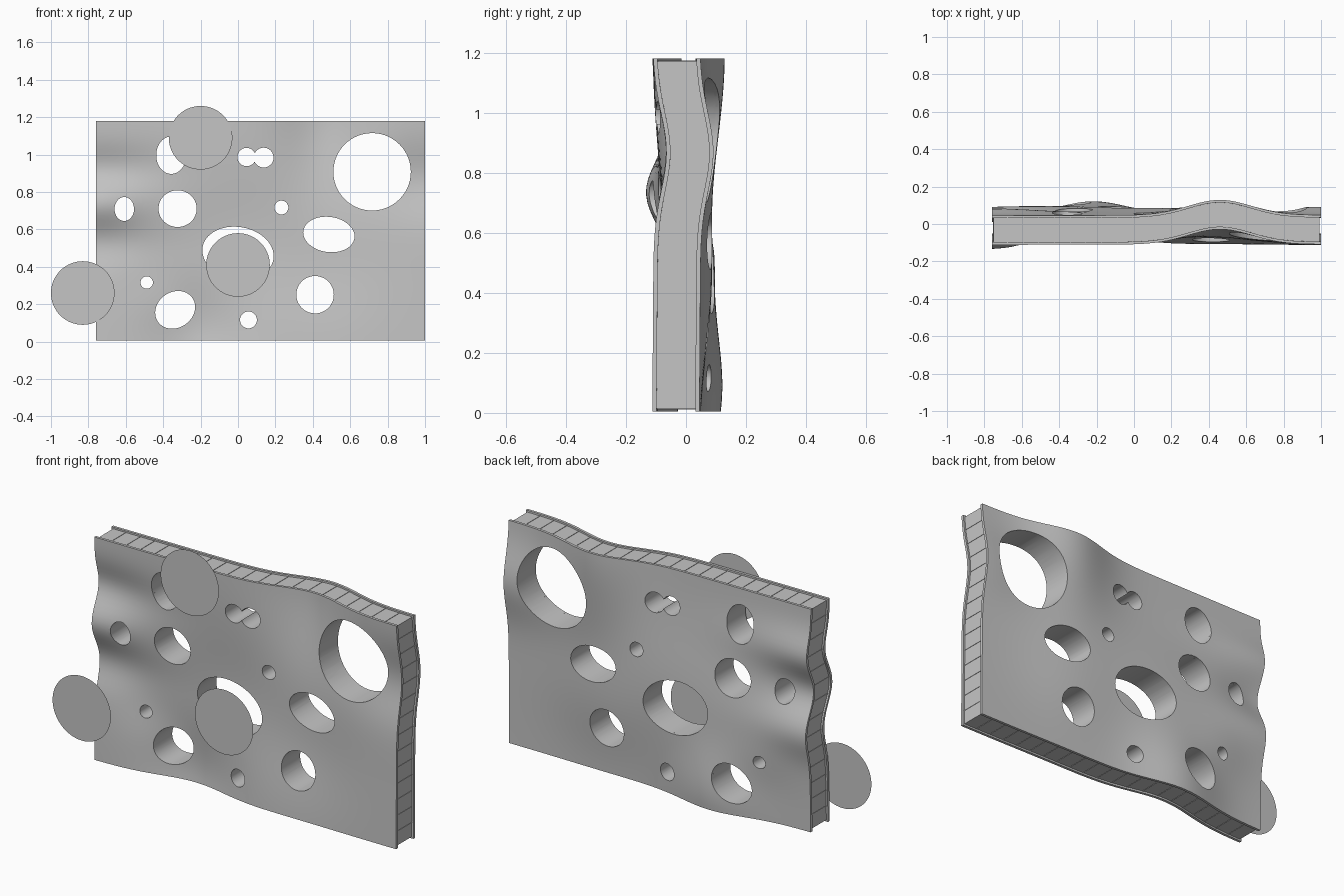
import bpy, bmesh, math
from mathutils import Matrix

if "Cube" in bpy.data.objects:
    bpy.data.objects.remove(bpy.data.objects["Cube"])

grey = bpy.data.materials.new("plain_grey")
grey.use_nodes = True
grey.diffuse_color = (0.56, 0.56, 0.56, 1)
grey.node_tree.nodes["Principled BSDF"].inputs["Base Color"].default_value = grey.diffuse_color

LEFT, RIGHT, BOTTOM, TOP = -0.76, 1.0, 0.005, 1.18
FRONT, THICK, SKIN, INSET = -0.112, 0.157, 0.014, 0.009

# Waves of the panel: centre x, centre z, spread x, spread z, push in y
WAVES = [(0.46, 1.2, 0.17, 0.3, 0.083), (1.0, 0.87, 0.22, 0.13, 0.045),
         (-0.22, 0.06, 0.18, 0.2, 0.07), (-0.76, 0.93, 0.25, 0.08, 0.035),
         (-0.76, 0.73, 0.15, 0.08, -0.034), (-0.76, 0.52, 0.25, 0.09, 0.035),
         (-0.05, 0.55, 0.45, 0.25, 0.04), (0.45, 0.35, 0.2, 0.18, 0.018),
         (-0.48, 0.35, 0.13, 0.1, 0.016)]

# Holes: centre x, centre z, radius x, radius z, tilt in degrees
HOLES = [(0.717, 0.908, 0.207, 0.207, 0), (0.046, 0.987, 0.049, 0.049, 0),
         (0.137, 0.984, 0.053, 0.053, 0), (0.232, 0.717, 0.037, 0.037, 0),
         (0.486, 0.573, 0.138, 0.094, -8), (0.412, 0.251, 0.1, 0.1, 0),
         (0.056, 0.116, 0.045, 0.045, 0), (-0.336, 0.17, 0.112, 0.095, 35),
         (-0.488, 0.316, 0.033, 0.033, 0), (-0.608, 0.709, 0.052, 0.064, 0),
         (-0.323, 0.711, 0.102, 0.098, 0), (-0.357, 0.997, 0.08, 0.1, 0),
         (0.0, 0.473, 0.192, 0.14, -10)]


def wave(x, z):
    return FRONT + sum(a * math.exp(-((x - cx) / sx) ** 2 / 2 - ((z - cz) / sz) ** 2 / 2)
                       for cx, cz, sx, sz, a in WAVES)


def make_object(name, bm):
    mesh = bpy.data.meshes.new(name)
    bm.to_mesh(mesh)
    bm.free()
    mesh.materials.append(grey)
    obj = bpy.data.objects.new(name, mesh)
    bpy.context.collection.objects.link(obj)
    return obj


def activate(obj):
    bpy.ops.object.select_all(action='DESELECT')
    obj.select_set(True)
    bpy.context.view_layer.objects.active = obj


def slab(name, near, far, inset):
    """Wavy layer between two depths behind the front surface."""
    bm = bmesh.new()
    bmesh.ops.create_grid(bm, x_segments=66, y_segments=44, size=1)
    w, h = (RIGHT - LEFT) / 2 - inset, (TOP - BOTTOM) / 2 - inset
    for v in bm.verts:
        x, z = (LEFT + RIGHT) / 2 + v.co.x * w, (TOP + BOTTOM) / 2 + v.co.y * h
        v.co = (x, wave(x, z) + near, z)
    extruded = bmesh.ops.extrude_face_region(bm, geom=bm.faces[:], use_keep_orig=True)["geom"]
    for v in extruded:
        if isinstance(v, bmesh.types.BMVert):
            v.co.y += far - near
    bmesh.ops.recalc_face_normals(bm, faces=bm.faces[:])
    return make_object(name, bm)


def cutter(x, z, rx, rz, tilt):
    bm = bmesh.new()
    bmesh.ops.create_cone(bm, cap_ends=True, segments=56, radius1=1, radius2=1, depth=1)
    place = (Matrix.Translation((x, 0, z)) @ Matrix.Rotation(-math.radians(tilt), 4, 'Y')
             @ Matrix.Diagonal((rx, 1, rz, 1)) @ Matrix.Rotation(math.pi / 2, 4, 'X'))
    bmesh.ops.transform(bm, matrix=place, verts=bm.verts[:])
    bmesh.ops.recalc_face_normals(bm, faces=bm.faces[:])
    obj = make_object("hole_cutter", bm)
    obj.hide_render = True
    return obj


# Panel: two thin skins over a slightly recessed core, pierced by the holes
layers = [slab("front_skin", 0, SKIN, 0),
          slab("core", SKIN, THICK - SKIN, INSET),
          slab("back_skin", THICK - SKIN, THICK, 0)]
cutters = [cutter(*hole) for hole in HOLES]
for layer in layers:
    activate(layer)
    for tool in cutters:
        mod = layer.modifiers.new("hole", 'BOOLEAN')
        mod.operation, mod.solver, mod.object = 'DIFFERENCE', 'EXACT', tool
        bpy.ops.object.modifier_apply(modifier=mod.name)
    bpy.ops.object.shade_smooth_by_angle(angle=math.radians(35))
for tool in cutters:
    bpy.data.objects.remove(tool)

# Core ribs: hairline seams across the recessed rim
bm = bmesh.new()


def rib(x, z, size_x, size_z):
    y = wave(x, z) + THICK / 2
    bmesh.ops.create_cube(bm, matrix=Matrix.Translation((x, y, z))
                          @ Matrix.Diagonal((size_x, THICK - 2 * SKIN, size_z, 1)))


for i in range(1, 21):
    x = LEFT + (RIGHT - LEFT) * i / 21
    for z in (BOTTOM + INSET, TOP - INSET):
        rib(x, z, 0.003, 0.004)
for i in range(1, 14):
    z = BOTTOM + (TOP - BOTTOM) * i / 14
    for x in (LEFT + INSET, RIGHT - INSET):
        rib(x, z, 0.004, 0.003)
make_object("core_ribs", bm)

# Flat discs just in front of the panel
for name, x, z in (("top_disc", -0.2, 1.09), ("side_disc", -0.83, 0.26), ("middle_disc", 0, 0.41)):
    bm = bmesh.new()
    bmesh.ops.create_circle(bm, cap_ends=True, segments=64, radius=0.17,
                            matrix=Matrix.Translation((x, -0.116, z)) @ Matrix.Rotation(math.pi / 2, 4, 'X'))
    make_object(name, bm)
